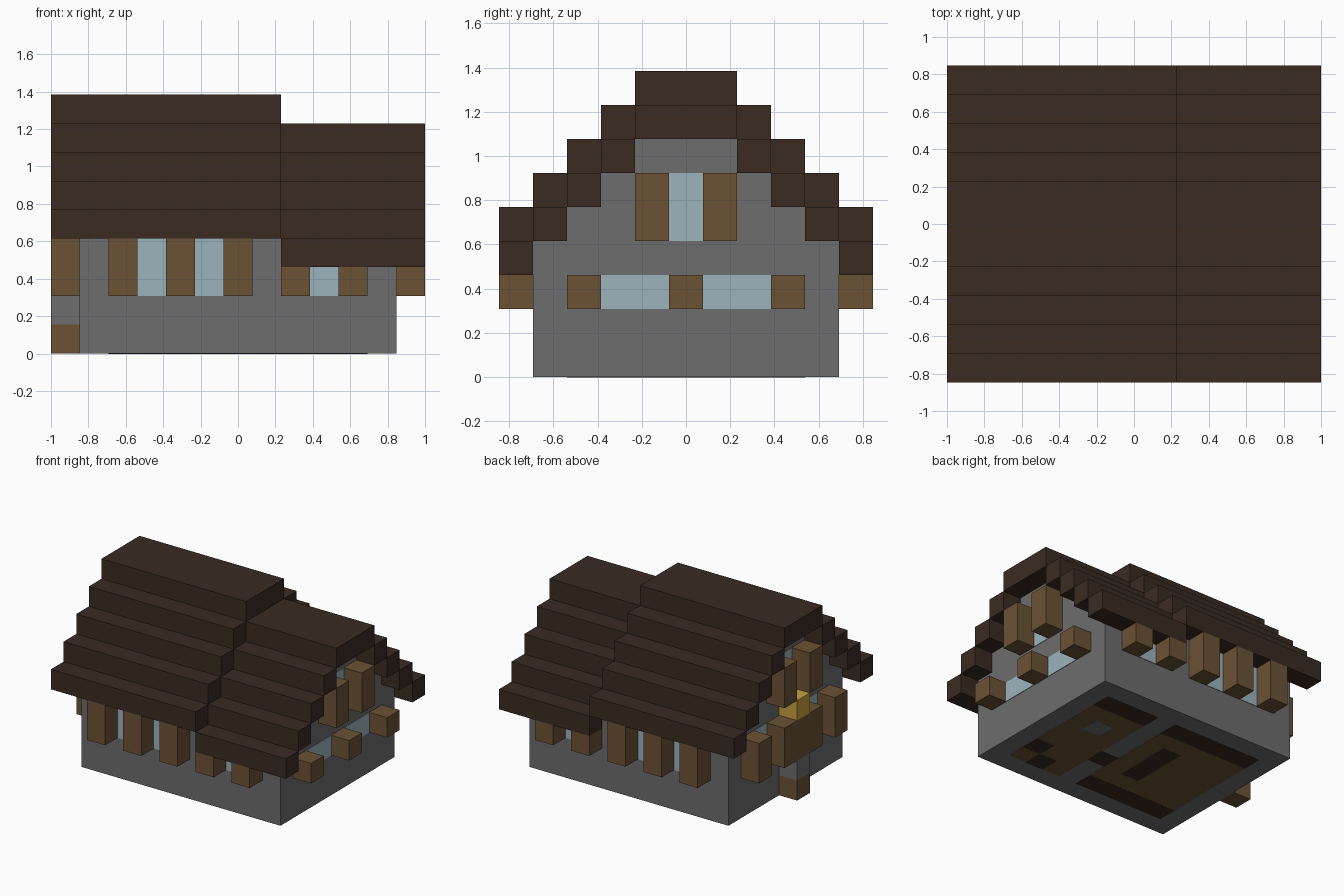
import bpy
import bmesh

cube = bpy.data.objects.get("Cube")
if cube:
    bpy.data.objects.remove(cube, do_unlink=True)

# Everything sits on a block grid of 13 x 11 x 9 cells
CELL = 2 / 13
NX, NY = 13, 11
THIN = 0.004


def linear(c):
    c /= 255
    return c / 12.92 if c <= 0.04045 else ((c + 0.055) / 1.055) ** 2.4


def material(name, r, g, b):
    m = bpy.data.materials.new(name)
    m.use_nodes = True
    col = (linear(r), linear(g), linear(b), 1)
    m.diffuse_color = col
    m.node_tree.nodes["Principled BSDF"].inputs["Base Color"].default_value = col
    return m


ROOF = material("dark roof wood", 58, 43, 34)
WOOD = material("brown timber", 107, 82, 52)
STONE = material("grey stone", 109, 109, 109)
GLASS = material("pale blue glass", 156, 180, 189)
LAMP = material("yellow lamp", 199, 160, 62)


def to_world(x, y, z):
    return ((x - NX / 2) * CELL, (y - NY / 2) * CELL, z * CELL)


def finish(name, bm, mat):
    bmesh.ops.recalc_face_normals(bm, faces=bm.faces)
    mesh = bpy.data.meshes.new(name)
    bm.to_mesh(mesh)
    bm.free()
    mesh.materials.append(mat)
    obj = bpy.data.objects.new(name, mesh)
    bpy.context.collection.objects.link(obj)
    return obj


def block(name, mat, xs, ys, zs, grow=(0, 0, 0)):
    """Box spanning cell ranges, optionally grown on each axis."""
    lo = to_world(xs[0], ys[0], zs[0])
    hi = to_world(xs[1], ys[1], zs[1])
    bm = bmesh.new()
    bmesh.ops.create_cube(bm, size=1)
    for v in bm.verts:
        v.co = [(lo[i] + hi[i]) / 2 + v.co[i] * (hi[i] - lo[i] + 2 * grow[i])
                for i in range(3)]
    return finish(name, bm, mat)


def both_sides(name, mat, xs, ys, zs, grow=(0, 0, 0)):
    """Block at the front and its mirror at the back."""
    block("front_" + name, mat, xs, ys, zs, grow)
    block("back_" + name, mat, xs, (NY - ys[1], NY - ys[0]), zs, grow)


def gable_body(name, x0, x1, eave):
    """Stepped gable profile extruded along x."""
    half = [(1, 0), (1, eave)]
    for i in range(1, 4):
        half += [(i + 1, eave + i - 1), (i + 1, eave + i)]
    profile = half + [(NY - y, z) for y, z in reversed(half)]
    bm = bmesh.new()
    face = bm.faces.new([bm.verts.new(to_world(x0, y, z)) for y, z in profile])
    ext = bmesh.ops.extrude_face_region(bm, geom=[face])
    verts = [g for g in ext["geom"] if isinstance(g, bmesh.types.BMVert)]
    bmesh.ops.translate(bm, verts=verts, vec=((x1 - x0) * CELL, 0, 0))
    finish(name, bm, STONE)


def stepped_roof(name, x0, x1, base):
    for i in range(4):
        both_sides(f"{name}_step_{i + 1}", ROOF, (x0, x1), (i, i + 1),
                   (base + i, base + i + 1))
    block(name + "_ridge", ROOF, (x0, x1), (4, 7), (base + 4, base + 5))


# Stone walls of the tall and the low part
gable_body("tall_house_walls", 1, 8, 5)
gable_body("low_house_walls", 8, 12, 4)

# Stepped roofs
stepped_roof("tall_roof", 0, 8, 4)
stepped_roof("low_roof", 8, 13, 3)

# Front and back timber posts and windows
for x in (2, 4, 6):
    both_sides("tall_post", WOOD, (x, x + 1), (0, 1), (2, 4))
for x in (3, 5):
    both_sides("tall_window", GLASS, (x, x + 1), (1, 1), (2, 4), (0, THIN, 0))
for x in (8, 10):
    both_sides("short_post", WOOD, (x, x + 1), (0, 1), (2, 3))
both_sides("short_window", GLASS, (9, 10), (1, 1), (2, 3), (0, THIN, 0))

# Low gable end
for y in (2, 5, 8):
    block("low_gable_post", WOOD, (12, 13), (y, y + 1), (2, 3))
for y in (4, 6):
    block("low_gable_upper_post", WOOD, (12, 13), (y, y + 1), (4, 6))
for y in (3, 6):
    block("low_gable_window", GLASS, (12, 12), (y, y + 2), (2, 3), (THIN, 0, 0))
block("low_gable_upper_window", GLASS, (12, 12), (5, 6), (4, 6), (THIN, 0, 0))

# Tall gable end with its entrance column and lamp
for y in (2, 4, 6, 8):
    block("tall_gable_post", WOOD, (0, 1), (y, y + 1), (2, 4))
for y in (4, 6):
    block("tall_gable_upper_post", WOOD, (0, 1), (y, y + 1), (5, 7))
for y in (3, 7):
    block("tall_gable_window", GLASS, (1, 1), (y, y + 1), (2, 4), (THIN, 0, 0))
block("tall_gable_upper_window", GLASS, (1, 1), (5, 6), (5, 7), (THIN, 0, 0))
block("entrance_step", WOOD, (0, 1), (5, 6), (0, 1))
block("entrance_stone", STONE, (0, 1), (5, 6), (1, 2))
block("entrance_panel", WOOD, (0, 1), (5, 6), (2, 4))
block("entrance_lamp", LAMP, (0, 1), (5, 6), (4, 5))


# Underside floors with darker inlays
def floor_plate(name, mat, xs, ys, depth):
    block(name, mat, xs, ys, (0, 0), (0, 0, depth))


floor_plate("low_floor", WOOD, (8, 11), (2, 9), 0.001)
floor_plate("tall_floor", WOOD, (2, 7), (2, 9), 0.001)
for xs, ys in [((8, 11), (8, 9)), ((2, 7), (8, 9)), ((2, 7), (2, 3)),
               ((5, 6), (4, 7)), ((7, 8), (4, 5)), ((10, 11), (3, 4)),
               ((9, 10), (2, 3))]:
    floor_plate("floor_inlay", ROOF, xs, ys, 0.002)
floor_plate("floor_stone", STONE, (9, 10), (6, 7), 0.002)
